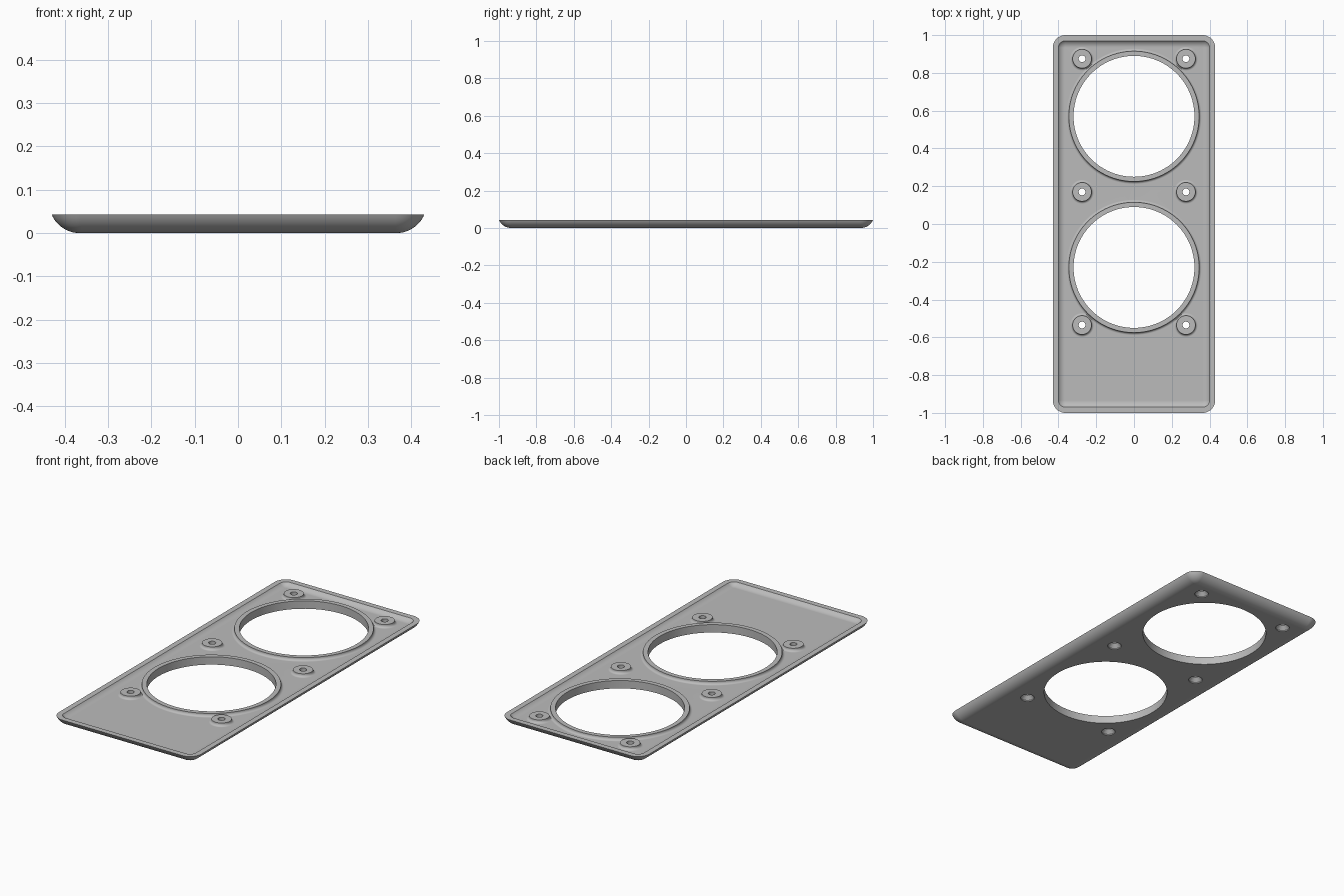
import bpy, bmesh, math

cube = bpy.data.objects.get("Cube")
if cube:
    bpy.data.objects.remove(cube, do_unlink=True)

grey = bpy.data.materials.new("light grey plastic")
grey.use_nodes = True
grey.diffuse_color = (0.5, 0.5, 0.5, 1)
grey.node_tree.nodes["Principled BSDF"].inputs["Base Color"].default_value = (0.5, 0.5, 0.5, 1)

HALF_X, HALF_Y, HEIGHT = 0.43, 1.0, 0.043
EDGE = 0.065                                     # width of the curved border
OUTER = (EDGE ** 2 + HEIGHT ** 2) / (2 * HEIGHT)  # radius of the outside curve
WALL = 0.026                                     # shell thickness
OPENINGS = [0.57, -0.23]
BOSSES = [(x, y) for x in (-0.275, 0.275) for y in (0.875, 0.17, -0.535)]


def loft(name, rings):
    """Skin a stack of equal-length rings and cap both ends."""
    bm = bmesh.new()
    loops = [[bm.verts.new(p) for p in ring] for ring in rings]
    n = len(loops[0])
    for a, b in zip(loops, loops[1:]):
        for i in range(n):
            j = (i + 1) % n
            bm.faces.new((a[i], a[j], b[j], b[i]))
    bm.faces.new(loops[0][::-1])
    bm.faces.new(loops[-1])
    bmesh.ops.recalc_face_normals(bm, faces=bm.faces)
    mesh = bpy.data.meshes.new(name)
    bm.to_mesh(mesh)
    bm.free()
    mesh.materials.append(grey)
    obj = bpy.data.objects.new(name, mesh)
    bpy.context.collection.objects.link(obj)
    return obj


def rounded_rect(grow, z, steps=10):
    """Rounded rectangle whose corners swell with the border curve."""
    r = grow + 0.002
    cx, cy = HALF_X - EDGE - 0.002, HALF_Y - EDGE - 0.002
    pts = []
    for k, (sx, sy) in enumerate([(1, 1), (-1, 1), (-1, -1), (1, -1)]):
        for i in range(steps + 1):
            a = (k + i / steps) * math.pi / 2
            pts.append((sx * cx + r * math.cos(a), sy * cy + r * math.sin(a), z))
    return pts


def lathe(name, x, y, profile, sides):
    rings = [[(x + r * math.cos(math.tau * i / sides),
               y + r * math.sin(math.tau * i / sides), z) for i in range(sides)]
             for r, z in profile]
    return loft(name, rings)


def raised(radius, fillet=0.014, steps=5):
    """Profile of a raised disc with a filleted foot."""
    pts = [(radius + fillet, WALL - 0.01)]
    for i in range(steps + 1):
        a = i / steps * math.pi / 2
        pts.append((radius + fillet * (1 - math.sin(a)),
                    WALL + fillet * (1 - math.cos(a))))
    return pts + [(radius, HEIGHT)]


def combine(target, tool, operation):
    mod = target.modifiers.new(operation.lower(), "BOOLEAN")
    mod.operation, mod.solver, mod.object = operation, "EXACT", tool
    bpy.context.view_layer.objects.active = target
    bpy.ops.object.modifier_apply(modifier=mod.name)
    bpy.data.objects.remove(tool, do_unlink=True)


# Dished panel shell: outside curve up to the rim, inside curve down to the floor
def border(radius, steps=10):
    end = math.acos((OUTER - HEIGHT) / radius)
    for i in range(steps + 1):
        a = end * i / steps
        yield rounded_rect(radius * math.sin(a), OUTER - radius * math.cos(a))


panel = loft("panel", list(border(OUTER)) + list(border(OUTER - WALL))[::-1])

# Raised collars and screw bosses
for y in OPENINGS:
    combine(panel, lathe("collar", 0, y, raised(0.345), 96), "UNION")
for x, y in BOSSES:
    combine(panel, lathe("boss", x, y, raised(0.05), 40), "UNION")

# Round openings and countersunk screw holes
for y in OPENINGS:
    combine(panel, lathe("opening_cutter", 0, y, [(0.32, -0.1), (0.32, 0.1)], 96), "DIFFERENCE")
for x, y in BOSSES:
    sink = [(0.036, -0.05), (0.036, 0.006), (0.018, 0.026), (0.018, 0.1)]
    combine(panel, lathe("screw_cutter", x, y, sink, 32), "DIFFERENCE")

# Smooth curves, crisp edges
bpy.ops.object.select_all(action="DESELECT")
panel.select_set(True)
bpy.context.view_layer.objects.active = panel
bpy.ops.object.shade_smooth_by_angle(angle=math.radians(30))
weighted = panel.modifiers.new("weighted_normals", "WEIGHTED_NORMAL")
weighted.keep_sharp = True
